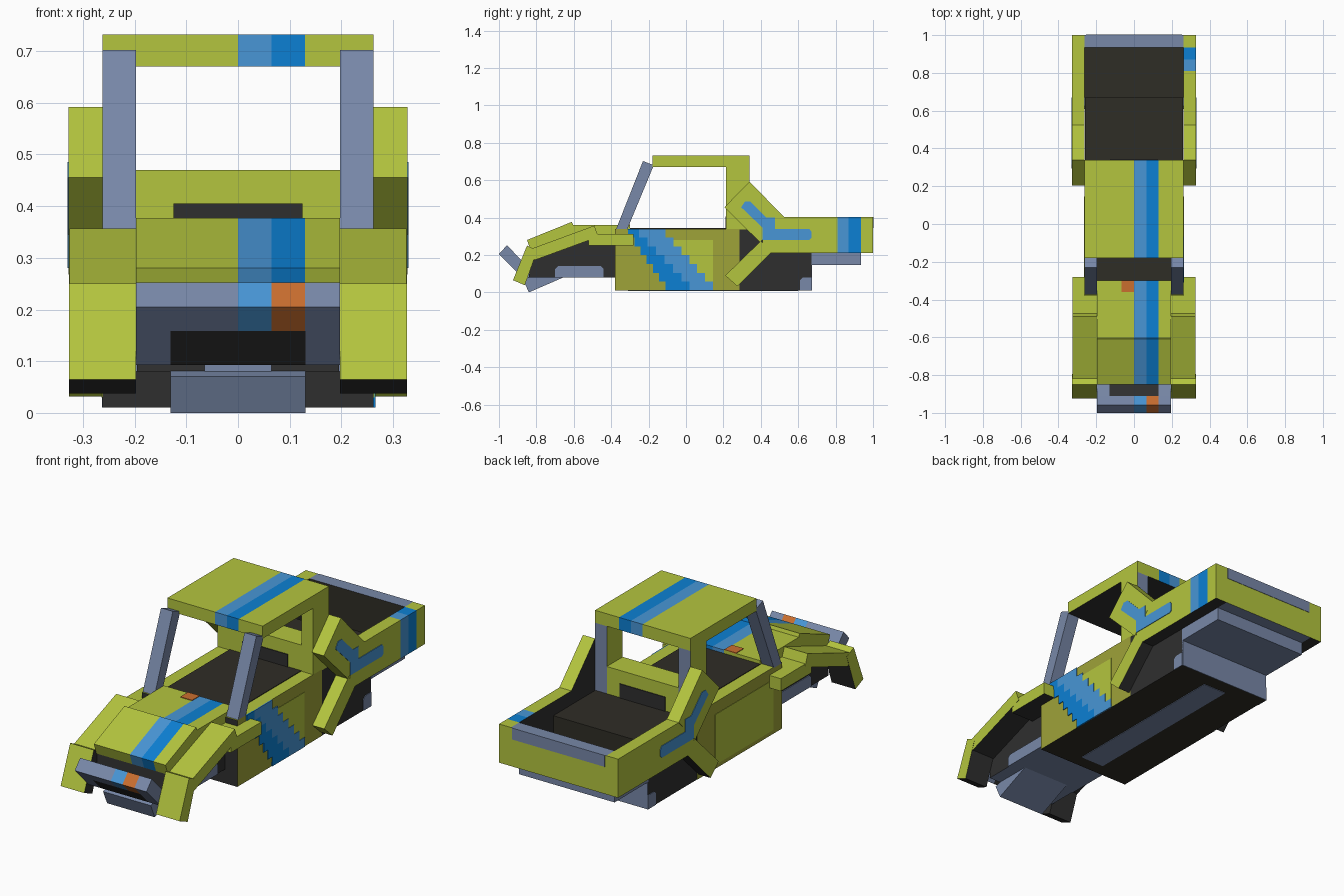
import bpy
import bmesh

if "Cube" in bpy.data.objects:
    bpy.data.objects.remove(bpy.data.objects["Cube"], do_unlink=True)


def linear(hex_code):
    out = []
    for i in (0, 2, 4):
        c = int(hex_code[i:i + 2], 16) / 255
        out.append(c / 12.92 if c <= 0.04045 else ((c + 0.055) / 1.055) ** 2.4)
    return (*out, 1.0)


COLOURS = {"green": "B4C53E", "olive": "9FA339", "grey": "7888A8", "light_blue": "4896D6",
           "blue": "0C80D4", "orange": "CA6E2F", "charcoal": "2F2F2F", "dark_brown": "2F2D26"}
NAMES = list(COLOURS)
MATS = []
for mat_name, code in COLOURS.items():
    m = bpy.data.materials.new(mat_name)
    m.use_nodes = True
    m.diffuse_color = linear(code)
    bsdf = m.node_tree.nodes["Principled BSDF"]
    bsdf.inputs["Base Color"].default_value = linear(code)
    bsdf.inputs["Roughness"].default_value = 0.8
    MATS.append(m)


def prism(name, profiles, xs, colour, rule=None):
    """Extrude one or more (y, z) profiles through the x stations; rule(normal, centre) recolours faces."""
    if not isinstance(profiles[0], list):
        profiles = [profiles]
    bm = bmesh.new()
    for profile in profiles:
        rings = [[bm.verts.new((x, y, z)) for y, z in profile] for x in xs]
        n = len(profile)
        for a, b in zip(rings, rings[1:]):
            for i in range(n):
                j = (i + 1) % n
                bm.faces.new((a[i], a[j], b[j], b[i]))
        bm.faces.new(rings[0])
        bm.faces.new(rings[-1])
    bmesh.ops.recalc_face_normals(bm, faces=bm.faces)
    bm.normal_update()
    mesh = bpy.data.meshes.new(name)
    used = []
    for f in bm.faces:
        key = (rule and rule(f.normal, f.calc_center_median())) or colour
        if key not in used:
            used.append(key)
            mesh.materials.append(MATS[NAMES.index(key)])
        f.material_index = used.index(key)
    bm.to_mesh(mesh)
    bm.free()
    ob = bpy.data.objects.new(name, mesh)
    bpy.context.collection.objects.link(ob)
    return ob


def rect(y0, y1, z0, z1):
    return [(y0, z0), (y1, z0), (y1, z1), (y0, z1)]


def pair(name, profiles, x0, x1, colour, rule=None):
    for side, s in (("left", 1), ("right", -1)):
        prism(f"{side}_{name}", profiles, [s * x0, s * x1], colour, rule)


def stripes(second="blue"):
    def rule(n, c):
        if abs(n.x) < 0.5 and 0 < c.x < 0.065:
            return "light_blue"
        if abs(n.x) < 0.5 and 0.065 < c.x < 0.13:
            return second
    return rule


def dark_inside(n, c):
    # inner and downward faces are charcoal
    if n.x * c.x < -0.01 or n.z < -0.9:
        return "charcoal"


HALF, NOSE, WIDE = 0.262, 0.197, 0.327
cuts = lambda w: [-w, 0, 0.065, 0.13, w]

# Cab tub with dark front and floor
prism("cab_body", rect(-0.38, 0.285, 0.01, 0.34), [-HALF, HALF], "green",
      lambda n, c: "dark_brown" if n.z < -0.5 else "charcoal" if n.y < -0.5
      else "olive" if abs(n.x) > 0.5 else None)
prism("cab_floor", rect(-0.30, 0.215, 0.338, 0.343), [-NOSE, NOSE], "dark_brown")
prism("left_door_panel", rect(-0.11, 0.145, 0.03, 0.28), [0.26, 0.264], "green")
prism("right_door_panel", rect(-0.31, 0.145, 0.03, 0.28), [-0.264, -0.26], "green")

# Stepped two-tone swoosh on the left side
ROWS = 7
blue_rows, light_rows = [], []
for i in range(ROWS):
    t = i / (ROWS - 1)
    z1 = 0.34 - 0.33 * i / ROWS
    z0 = 0.34 - 0.33 * (i + 1) / ROWS
    a, b, c = -0.31 + 0.20 * t, -0.25 + 0.27 * t, -0.11 + 0.255 * t
    blue_rows.append(rect(a, b, z0, z1))
    light_rows.append(rect(b, c, z0, z1))
prism("swoosh_dark", blue_rows, [0.26, 0.266], "blue")
prism("swoosh_light", light_rows, [0.26, 0.266], "light_blue")

# Roof, pillars and rear cab wall
roof_stripes = stripes()
prism("roof", rect(-0.18, 0.34, 0.67, 0.732), cuts(HALF), "green",
      lambda n, c: "charcoal" if n.z < -0.5 else roof_stripes(n, c))
pair("windscreen_pillar", [(-0.375, 0.335), (-0.315, 0.335), (-0.172, 0.68), (-0.23, 0.702)],
     NOSE, HALF, "grey")
pair("rear_pillar", rect(0.215, 0.34, 0.335, 0.67), NOSE, HALF, "green",
     lambda n, c: "grey" if n.y > 0.5 else None)
prism("rear_cab_wall", rect(0.215, 0.34, 0.335, 0.47), [-NOSE, NOSE], "green")
prism("rear_wall_panels", [rect(0.211, 0.216, 0.34, 0.405), rect(0.339, 0.344, 0.335, 0.405)],
      [-0.125, 0.125], "charcoal")

# Bonnet: flat rear slab and sloping front slab
prism("bonnet_rear", rect(-0.61, -0.30, 0.30, 0.36), cuts(NOSE), "green", stripes())
prism("bonnet_front", [(-0.85, 0.28), (-0.61, 0.377), (-0.588, 0.318), (-0.83, 0.225)],
      cuts(NOSE), "green", stripes())
prism("bonnet_badge_patch", rect(-0.36, -0.30, 0.358, 0.363), [-0.065, 0], "orange")

# Front chassis, skid plate and bumper
prism("front_chassis", [(-0.84, 0.08), (-0.38, 0.08), (-0.38, 0.31), (-0.60, 0.31), (-0.825, 0.23)],
      [-0.195, 0.195], "charcoal", lambda n, c: "grey" if n.z < -0.9 else None)
pair("wheel_arch_patch", [(-0.70, 0.08), (-0.44, 0.08), (-0.44, 0.125), (-0.455, 0.14),
                          (-0.685, 0.14), (-0.70, 0.125)], 0.193, 0.199, "grey")
prism("grille_patch", rect(-0.844, -0.838, 0.07, 0.115), [-0.065, 0.065], "grey")
prism("skid_plate", [(-0.84, 0.0), (-0.655, 0.08), (-0.70, 0.13), (-0.872, 0.07)],
      [-0.131, 0.131], "grey")
prism("bumper_bar", [(-1.0, 0.205), (-0.957, 0.252), (-0.91, 0.203), (-0.953, 0.158)],
      cuts(NOSE), "grey", stripes("orange"))
prism("bumper_mount", [(-0.91, 0.203), (-0.845, 0.138), (-0.888, 0.093), (-0.953, 0.158)],
      [-NOSE, -0.131, 0.131, NOSE], "grey",
      lambda n, c: "charcoal" if abs(c.x) < 0.13 else None)

# Front fenders
pair("fender_front", [(-0.925, 0.065), (-0.862, 0.038), (-0.795, 0.225), (-0.85, 0.25)],
     NOSE, WIDE, "green", lambda n, c: "charcoal" if n.z < -0.3 or n.x * c.x < -0.01 else None)
pair("fender_slope", [(-0.83, 0.232), (-0.49, 0.357), (-0.468, 0.297), (-0.81, 0.172)],
     NOSE, WIDE - 0.001, "green", lambda n, c: "charcoal" if n.z < -0.5 else None)
pair("fender_rear", rect(-0.52, -0.28, 0.25, 0.312), NOSE, WIDE - 0.002, "green", dark_inside)

# Rear engine box and tail block
prism("engine_box", rect(0.285, 0.67, 0.01, 0.335), [-0.26, 0.26], "dark_brown",
      lambda n, c: "charcoal" if abs(n.x) > 0.5 else None)
prism("engine_box_back", rect(0.668, 0.673, 0.01, 0.15), [-0.26, 0.26], "grey")
pair("engine_box_corner", [(0.61, 0.01), (0.672, 0.01), (0.672, 0.08), (0.625, 0.08), (0.61, 0.065)],
     0.258, 0.263, "grey")
prism("underside_strip", rect(-0.31, 0.60, 0.007, 0.012), [-0.065, 0.065], "grey")
prism("tail_block", rect(0.67, 0.935, 0.145, 0.212), [-HALF, HALF], "grey",
      lambda n, c: "dark_brown" if n.z > 0.5 else None)

# Bed walls, the left one banded near the tail
prism("right_bed_wall", rect(0.41, 1.0, 0.21, 0.402), [-HALF, -WIDE], "green", dark_inside)
for name, y0, y1, colour in (("left_bed_wall", 0.41, 0.81, "green"),
                             ("left_bed_band_light", 0.81, 0.87, "light_blue"),
                             ("left_bed_band_dark", 0.87, 0.935, "blue"),
                             ("left_bed_corner", 0.935, 1.0, "green")):
    prism(name, rect(y0, y1, 0.21, 0.402), [HALF, WIDE], colour, dark_inside)
prism("tailgate", rect(0.935, 1.0, 0.21, 0.402), [-HALF, HALF], "green",
      lambda n, c: "grey" if abs(n.z) > 0.5 else "dark_brown" if n.y < -0.5 else None)
prism("tailgate_strip", rect(0.997, 1.002, 0.345, 0.402), [-0.255, 0.255], "grey")

# Rear wheel flares and their bent stripe
pair("flare_upper", [(0.205, 0.455), (0.34, 0.592), (0.525, 0.402), (0.395, 0.268)],
     HALF, WIDE + 0.001, "green", lambda n, c: "charcoal" if n.x * c.x < -0.01 else None)
pair("flare_lower", [(0.21, 0.09), (0.275, 0.032), (0.455, 0.212), (0.40, 0.275)],
     HALF, WIDE, "green", lambda n, c: "charcoal" if n.x * c.x < -0.01 or
     (n.z < -0.5 and n.y > 0.5) else None)
pair("flare_stripe", [(0.295, 0.455), (0.315, 0.485), (0.345, 0.485), (0.43, 0.40), (0.475, 0.40),
                      (0.475, 0.338), (0.66, 0.338), (0.67, 0.325), (0.67, 0.29), (0.66, 0.28),
                      (0.41, 0.28), (0.41, 0.345)], WIDE - 0.002, WIDE + 0.003, "light_blue")
